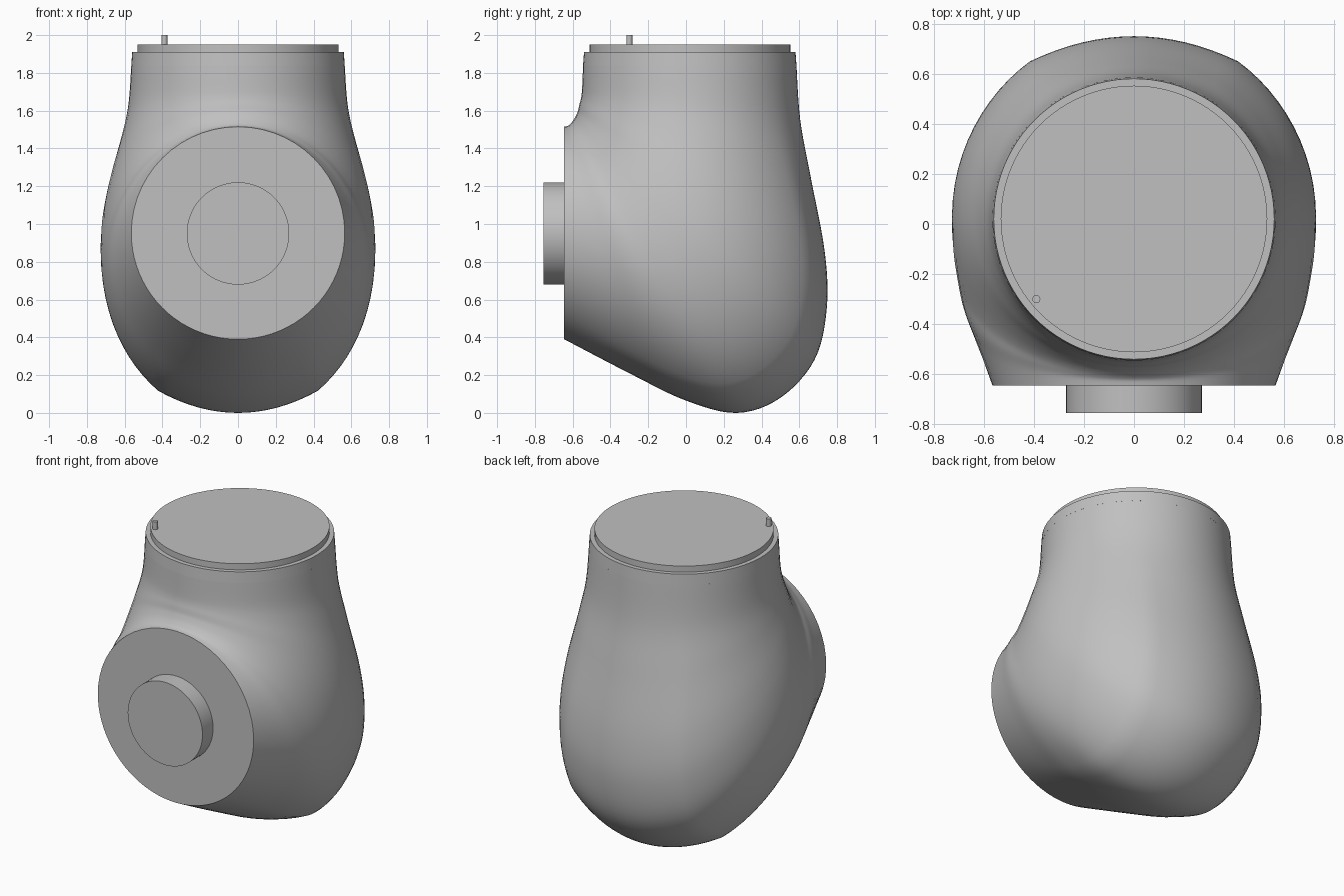
import bpy, bmesh, math
from mathutils import Vector

cube = bpy.data.objects.get("Cube")
if cube:
    bpy.data.objects.remove(cube, do_unlink=True)

grey = bpy.data.materials.new("plain grey")
grey.use_nodes = True
grey.diffuse_color = (0.53, 0.53, 0.53, 1)
grey.node_tree.nodes["Principled BSDF"].inputs["Base Color"].default_value = (0.53, 0.53, 0.53, 1)


def finish(obj, angle=40):
    obj.data.materials.append(grey)
    bpy.ops.object.select_all(action='DESELECT')
    obj.select_set(True)
    bpy.context.view_layer.objects.active = obj
    bpy.ops.object.shade_smooth_by_angle(angle=math.radians(angle))


def disc(name, start, end, radius, end_radius=None, sides=96):
    """Cylinder or cone frustum between two points."""
    start, end = Vector(start), Vector(end)
    axis = end - start
    bm = bmesh.new()
    bmesh.ops.create_cone(bm, cap_ends=True, segments=sides, radius1=radius,
                          radius2=end_radius or radius, depth=axis.length)
    mesh = bpy.data.meshes.new(name)
    bm.to_mesh(mesh)
    bm.free()
    obj = bpy.data.objects.new(name, mesh)
    obj.location = (start + end) / 2
    obj.rotation_euler = axis.to_track_quat('Z', 'Y').to_euler()
    bpy.context.collection.objects.link(obj)
    finish(obj)


# Bend stations: inner y, z, outer y, z, half width, flattening of the outer side
stations = [
    (-.545, 1.84, .585, 1.84, .565, 0),
    (-.55, 1.72, .605, 1.55, .58, .15),
    (-.555, 1.67, .66, 1.25, .615, .5),
    (-.565, 1.63, .735, .85, .67, .9),
    (-.572, 1.60, .745, .55, .705, 1),
    (-.58, 1.58, .68, .28, .725, 1),
    (-.59, 1.56, .50, .08, .725, 1),
    (-.60, 1.545, .27, 0, .71, 1),
    (-.612, 1.53, 0, .065, .683, .9),
    (-.625, 1.52, -.30, .21, .63, .5),
    (-.645, 1.515, -.645, .39, .565, 0),
]


def spline(t):
    """Smooth interpolation through the stations."""
    i = min(int(t), len(stations) - 2)
    f = t - i
    last = len(stations) - 1
    quad = [stations[max(0, min(last, i + j))] for j in (-1, 0, 1, 2)]
    return [b + f * ((c - a) / 2 + f * (a - 2.5 * b + 2 * c - d / 2
                     + f * (1.5 * (b - c) + (d - a) / 2)))
            for a, b, c, d in zip(*quad)]


CREASE, STRETCH = .85, 1.056
corner = math.asin(CREASE / STRETCH)


def half_section(flat):
    """Points (along chord, across) from the inner to the outer end."""
    pts = []
    for i in range(14):
        a = math.pi / 2 * (i / 14 - 1)
        pts.append((math.sin(a), math.cos(a)))
    for i in range(13):
        a = corner * i / 12
        s, c = math.sin(a), math.cos(a)
        pts.append((s + flat * (STRETCH - 1) * s, c))
    for i in range(1, 9):
        f = i / 8
        a = corner + (math.pi / 2 - corner) * f
        cap = (1 - (1 - CREASE) * (1 - f) ** 2, math.cos(corner) * (1 - f))
        pts.append(((1 - flat) * math.sin(a) + flat * cap[0],
                    (1 - flat) * math.cos(a) + flat * cap[1]))
    return pts


# Curved elbow housing lofted from the top ring to the front ring
bm = bmesh.new()
rings = []
STEPS = 6
for step in range((len(stations) - 1) * STEPS + 1):
    iy, iz, oy, oz, width, flat = spline(step / STEPS)
    half = half_section(max(0, min(1, flat)))
    loop = half + [(u, -v) for u, v in half[-2:0:-1]]
    ring = []
    for u, v in loop:
        f = (u + 1) / 2
        ring.append(bm.verts.new((v * width, iy + (oy - iy) * f,
                                  max(0, iz + (oz - iz) * f))))
    rings.append(ring)
for a, b in zip(rings, rings[1:]):
    for i in range(len(a)):
        j = (i + 1) % len(a)
        bm.faces.new((a[i], a[j], b[j], b[i]))
bm.faces.new(rings[0])
bm.faces.new(rings[-1])
bmesh.ops.recalc_face_normals(bm, faces=bm.faces)
mesh = bpy.data.meshes.new("elbow_housing")
bm.to_mesh(mesh)
bm.free()
housing = bpy.data.objects.new("elbow_housing", mesh)
bpy.context.collection.objects.link(housing)
finish(housing)

# Top collar, mounting plate and locating pin
disc("top_collar", (0, .02, 1.84), (0, .02, 1.91), .565, .56)
disc("top_plate", (0, .02, 1.90), (0, .02, 1.95), .532)
disc("locating_pin", (-.39, -.30, 1.94), (-.39, -.30, 2.0), .016, sides=24)

# Front hub
disc("front_hub", (0, -.63, .95), (0, -.755, .95), .271)
